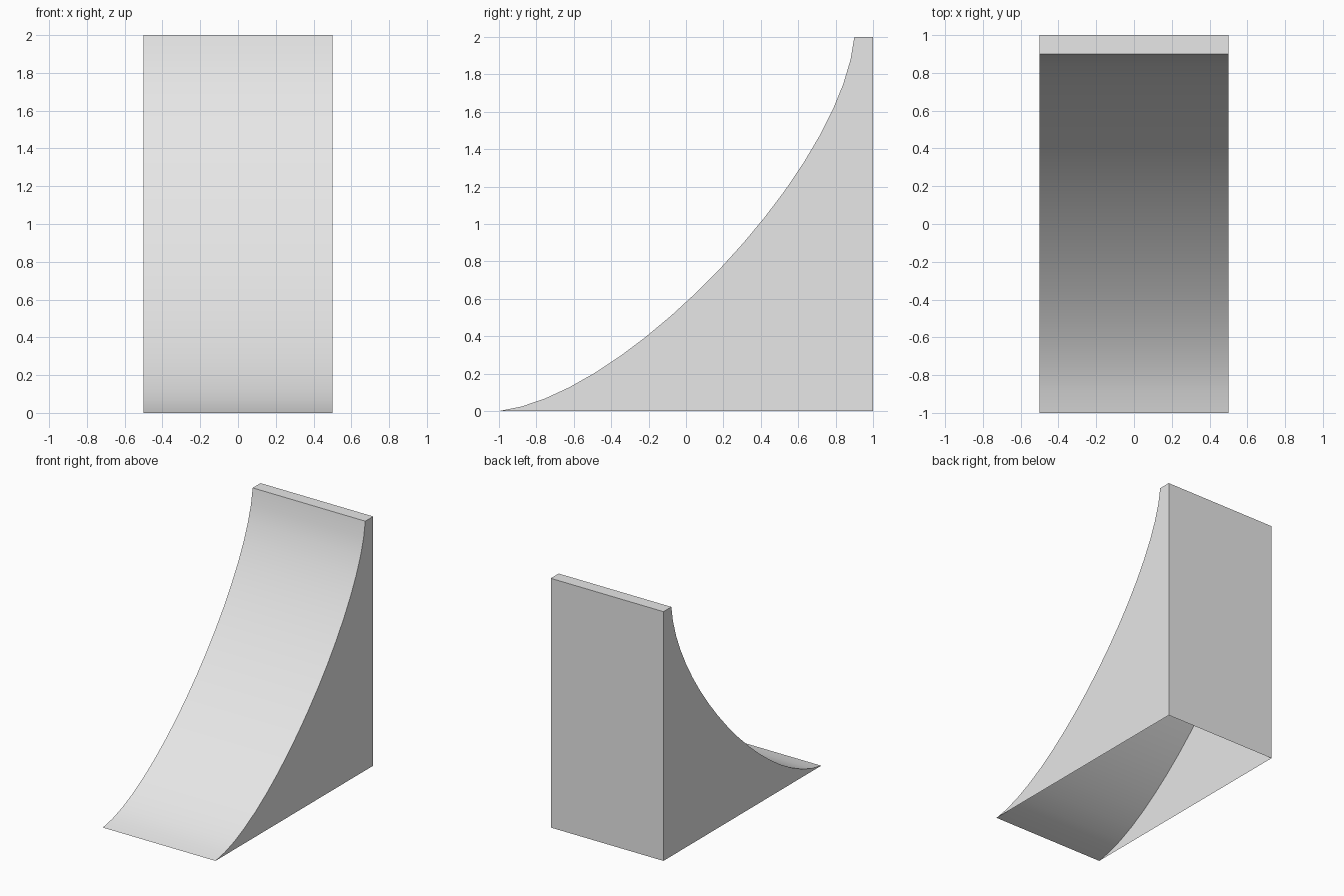
import bpy, bmesh, math
from mathutils import Vector
from mathutils.geometry import interpolate_bezier

cube = bpy.data.objects.get("Cube")
if cube:
    bpy.data.objects.remove(cube, do_unlink=True)

HALF_WIDTH = 0.5
SEGMENTS = 18

# Plain grey surface
grey = bpy.data.materials.new("plain grey")
grey.use_nodes = True
colour = (0.8, 0.8, 0.8, 1.0)
grey.diffuse_color = colour
grey.node_tree.nodes["Principled BSDF"].inputs["Base Color"].default_value = colour

# Side profile: curved riding surface, narrow top deck, upright back
curve = interpolate_bezier(Vector((0, -1, 0)), Vector((0, -0.31, 0.08)),
                           Vector((0, 0.835, 1.29)), Vector((0, 0.9, 2)),
                           SEGMENTS + 1)
profile = list(curve) + [Vector((0, 1, 2)), Vector((0, 1, 0))]

bm = bmesh.new()


def outline(x):
    return [bm.verts.new((x, p.y, p.z)) for p in profile]


right, left = outline(-HALF_WIDTH), outline(HALF_WIDTH)

# Ramp surface, deck and back; the underside stays open
for i in range(len(profile) - 1):
    face = bm.faces.new((right[i], left[i], left[i + 1], right[i + 1]))
    face.smooth = i < SEGMENTS

# Flat side walls
bm.faces.new(right)
bm.faces.new(left[::-1])

# Crisp edges around the curved surface
for edge in bm.edges:
    if len(edge.link_faces) == 2:
        edge.smooth = edge.calc_face_angle(0) < math.radians(30)

mesh = bpy.data.meshes.new("curved_ramp")
bm.to_mesh(mesh)
bm.free()
mesh.materials.append(grey)
ramp = bpy.data.objects.new("curved_ramp", mesh)
bpy.context.collection.objects.link(ramp)
